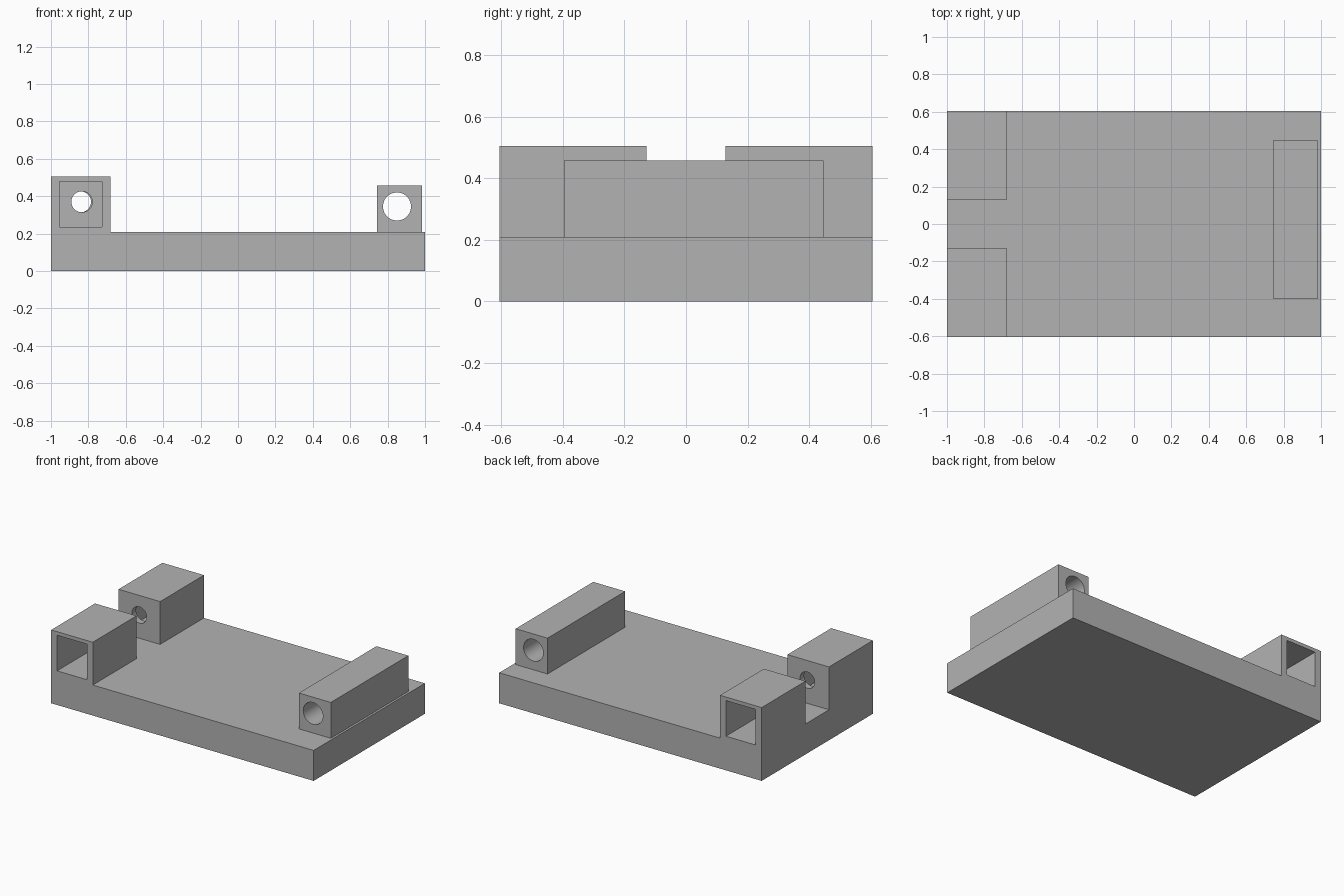
import bpy
import bmesh
import math
from mathutils import Matrix, Vector

cube = bpy.data.objects.get("Cube")
if cube:
    bpy.data.objects.remove(cube, do_unlink=True)

# Single plain grey
GREY = (0.45, 0.45, 0.45, 1.0)
grey = bpy.data.materials.new("plain grey")
grey.use_nodes = True
grey.diffuse_color = GREY
grey.node_tree.nodes["Principled BSDF"].inputs["Base Color"].default_value = GREY


def finish(name, bm):
    mesh = bpy.data.meshes.new(name)
    bmesh.ops.recalc_face_normals(bm, faces=bm.faces)
    bm.to_mesh(mesh)
    bm.free()
    mesh.materials.append(grey)
    obj = bpy.data.objects.new(name, mesh)
    bpy.context.collection.objects.link(obj)
    return obj


def box(name, x, y, z):
    bm = bmesh.new()
    size = Vector((x[1] - x[0], y[1] - y[0], z[1] - z[0]))
    centre = Vector((sum(x), sum(y), sum(z))) / 2
    bmesh.ops.create_cube(bm, size=1, matrix=Matrix.Translation(centre) @ Matrix.Diagonal(size).to_4x4())
    return finish(name, bm)


def bore(name, x, z, radius, y):
    bm = bmesh.new()
    matrix = Matrix.Translation((x, sum(y) / 2, z)) @ Matrix.Rotation(math.pi / 2, 4, "X")
    bmesh.ops.create_cone(bm, cap_ends=True, segments=48, radius1=radius, radius2=radius,
                          depth=y[1] - y[0], matrix=matrix)
    return finish(name, bm)


def extrude_profile(name, points, y):
    bm = bmesh.new()
    face = bm.faces.new([bm.verts.new((x, y[0], z)) for x, z in points])
    result = bmesh.ops.extrude_face_region(bm, geom=[face])
    verts = [v for v in result["geom"] if isinstance(v, bmesh.types.BMVert)]
    bmesh.ops.translate(bm, verts=verts, vec=(0, y[1] - y[0], 0))
    return finish(name, bm)


def cut(obj, cutter):
    cutter.hide_render = True
    mod = obj.modifiers.new("cut", "BOOLEAN")
    mod.operation = "DIFFERENCE"
    mod.solver = "EXACT"
    mod.object = cutter
    bpy.context.view_layer.objects.active = obj
    bpy.ops.object.modifier_apply(modifier=mod.name)
    bpy.data.objects.remove(cutter, do_unlink=True)


HALF, BASE_TOP, BLOCK_TOP, GAP, WALL = 0.605, 0.21, 0.505, 0.128, 0.045

# Base plate with a raised ridge on the right edge, split into two housings
base = extrude_profile("base_with_housings",
                       [(-1, 0), (1, 0), (1, BASE_TOP), (-0.683, BASE_TOP),
                        (-0.683, BLOCK_TOP), (-1, BLOCK_TOP)], (-HALF, HALF))
cut(base, box("gap_cutter", (-1.1, -0.6), (-GAP, GAP), (BASE_TOP, 0.7)))

# Square pocket from each outer end, round hole through each thin inner wall
for side, hole_x in ((-1, -0.835), (1, -0.842)):
    pocket_y = sorted((side * (GAP + WALL), side * (HALF + 0.1)))
    hole_y = sorted((side * (GAP - 0.05), side * (GAP + WALL + 0.05)))
    cut(base, box("pocket_cutter", (-0.955, -0.728), pocket_y, (0.235, 0.48)))
    cut(base, bore("hole_cutter", hole_x, 0.37, 0.056, hole_y))

# Left rail with a bore along its whole length
rail = box("bored_rail", (0.742, 0.985), (-0.397, 0.447), (BASE_TOP, 0.457))
cut(rail, bore("rail_cutter", 0.85, 0.345, 0.075, (-0.6, 0.6)))

# Smooth bores, sharp corners
bpy.ops.object.select_all(action="DESELECT")
for obj in (base, rail):
    obj.select_set(True)
bpy.context.view_layer.objects.active = base
bpy.ops.object.shade_smooth_by_angle(angle=math.radians(30))
